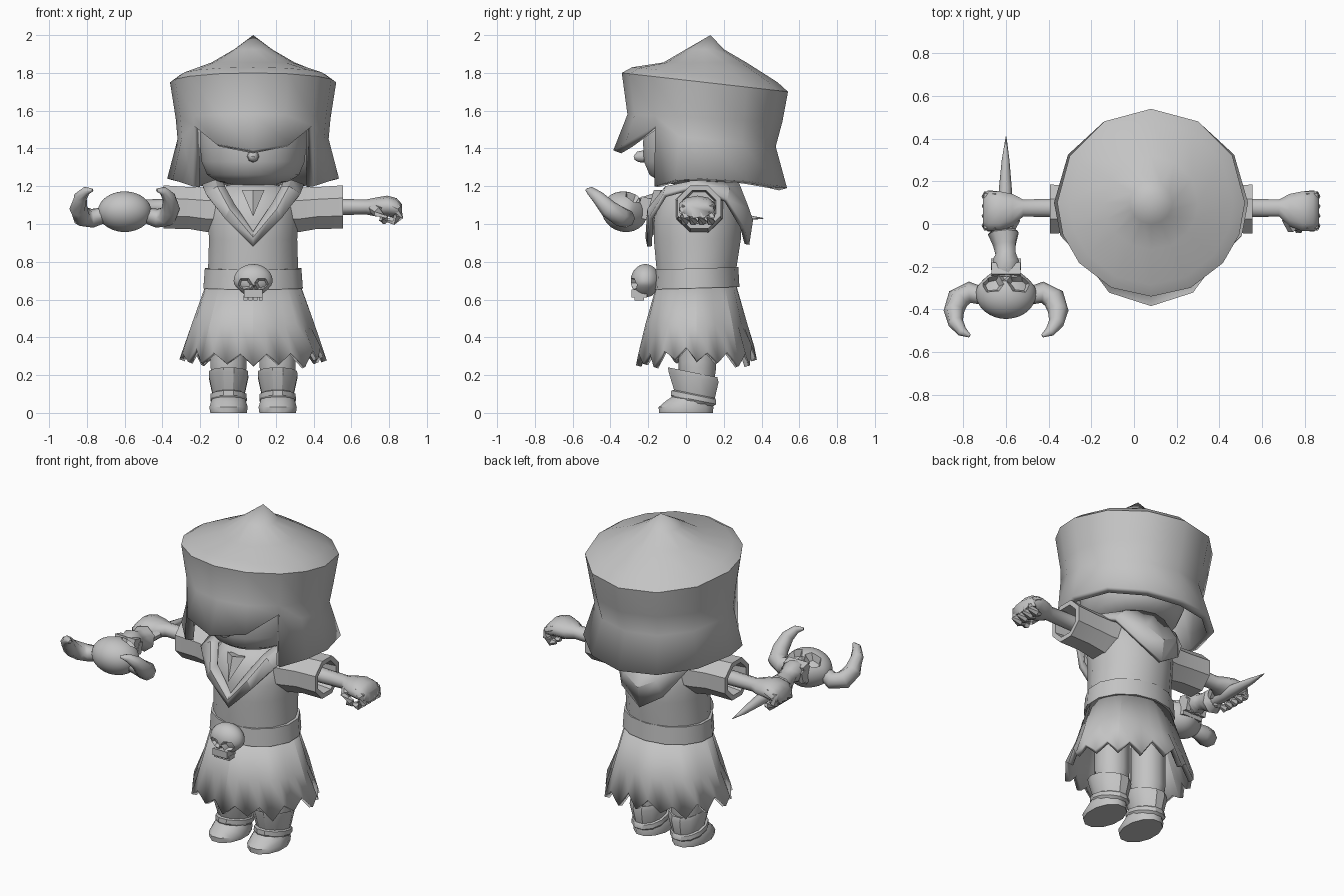
import bpy, bmesh, math, random
from mathutils import Vector, Matrix

if "Cube" in bpy.data.objects:
    bpy.data.objects.remove(bpy.data.objects["Cube"])

random.seed(4)
CX = 0.08  # body's mirror plane
grey = bpy.data.materials.new("plain_grey")
grey.diffuse_color = (0.55, 0.55, 0.55, 1)
grey.use_nodes = True
grey.node_tree.nodes["Principled BSDF"].inputs["Base Color"].default_value = grey.diffuse_color


def finish(name, bm, angle=40):
    bmesh.ops.recalc_face_normals(bm, faces=bm.faces)
    me = bpy.data.meshes.new(name)
    bm.to_mesh(me)
    bm.free()
    me.materials.append(grey)
    ob = bpy.data.objects.new(name, me)
    bpy.context.collection.objects.link(ob)
    bpy.ops.object.select_all(action='DESELECT')
    ob.select_set(True)
    bpy.context.view_layer.objects.active = ob
    bpy.ops.object.shade_smooth_by_angle(angle=math.radians(angle))
    return ob


def thicken(ob, t):
    m = ob.modifiers.new("thickness", 'SOLIDIFY')
    m.thickness, m.offset = t, -1


def loft(name, rings, caps=True, mirror=False, angle=40):
    """Skin closed rings of equal length; mirror flips across the body plane."""
    bm = bmesh.new()
    rows = [[bm.verts.new((2 * CX - p[0] if mirror else p[0], p[1], p[2])) for p in r] for r in rings]
    n = len(rows[0])
    for a, b in zip(rows, rows[1:]):
        for i in range(n):
            bm.faces.new((a[i], a[(i + 1) % n], b[(i + 1) % n], b[i]))
    if caps:
        bm.faces.new(rows[0])
        bm.faces.new(rows[-1])
    return finish(name, bm, angle)


def ring(c, ru, rv, axis='z', n=12, slope=0):
    """Ellipse around an axis; slope tilts a level ring along y."""
    out = []
    for i in range(n):
        t = 2 * math.pi * (i + 0.5) / n
        u, v = ru * math.cos(t), rv * math.sin(t)
        d = (u, v, slope * v) if axis == 'z' else (0, u, v)
        out.append(Vector(c) + Vector(d))
    return out


def tube(name, path, radii, n=8, mirror=False):
    pts = [Vector(p) for p in path]
    rings = []
    for i, p in enumerate(pts):
        d = (pts[min(i + 1, len(pts) - 1)] - pts[max(i - 1, 0)]).normalized()
        u = d.cross(Vector((0, 0, 1)) if abs(d.z) < 0.8 else Vector((0, 1, 0))).normalized()
        w = d.cross(u)
        rings.append([p + radii[i] * (u * math.cos(2 * math.pi * k / n) + w * math.sin(2 * math.pi * k / n))
                      for k in range(n)])
    return loft(name, rings, mirror=mirror, angle=50)


# Helmet: twelve-sided bell, tilted back, with open face and pointed visor
HC = Vector((CX, 0.10, 0))
ANG = [-90, -65, -40, -20, 0, 30, 60, 90, 120, 150, 180, 200, 220, 245]
FRONT = {0, 1, 13}


def hat_point(row, a):
    s = math.sin(math.radians(a))
    front = a < -39 or a > 219
    if row == 0:
        r, z = 0.10, 1.925
    elif row == 1:
        r, z = 0.22, 1.855
    elif row == 2:
        r, z = 0.385, 1.79 - 0.04 * s
    elif row == 3:
        r, z = 0.44, 1.75 - 0.05 * s
    elif row == 4:
        r, z = 0.41, 1.56 - 0.02 * s
    elif row == 5:
        r, z = 0.40 - 0.025 * max(s, 0), 1.45 - 0.04 * s
        if front:
            k = max(0, (abs(s) - 0.643) / 0.357)
            r, z = 0.41 + 0.075 * k, 1.52 - 0.13 * k
    else:
        r, z = 0.455 - 0.02 * s * s - (0.03 if front else 0), 1.24 - 0.05 * s * s
        z -= 0.02 if front else 0
    return HC + Vector((r * math.cos(math.radians(a)), r * s, z))


bm = bmesh.new()
rows = [[bm.verts.new(hat_point(k, a)) for a in ANG] for k in range(6)]
rows.append([None if i in FRONT else bm.verts.new(hat_point(6, a)) for i, a in enumerate(ANG)])
tip = bm.verts.new((CX, 0.13, 2.0))
n = len(ANG)
for i in range(n):
    j = (i + 1) % n
    bm.faces.new((tip, rows[0][i], rows[0][j]))
    for k in range(6):
        if rows[k + 1][i] and rows[k + 1][j]:
            bm.faces.new((rows[k][i], rows[k + 1][i], rows[k + 1][j], rows[k][j]))
thicken(finish("helmet", bm, 35), 0.045)

# Head, nose and neck
loft("head", [ring((CX, 0.08, z), rx, ry, n=24) for z, rx, ry in
              [(1.205, .10, .12), (1.225, .19, .22), (1.26, .245, .275), (1.33, .275, .305),
               (1.43, .285, .31), (1.55, .28, .30), (1.66, .22, .24), (1.72, .10, .1)]], angle=60)
tube("nose", [(CX, -0.20, 1.36), (CX, -0.255, 1.355), (CX, -0.275, 1.35)], [.035, .028, .01])
loft("neck", [ring((CX, 0.06, 1.1), .08, .08), ring((CX, 0.06, 1.25), .07, .07)])

# Torso and belt
loft("torso", [ring((CX, cy, z), rx, ry, n=16) for z, cy, rx, ry in
               [(.64, .055, .24, .21), (.76, .055, .243, .215), (.92, .06, .238, .235), (1.02, .06, .245, .235),
                (1.12, .06, .23, .21), (1.19, .06, .19, .15), (1.215, .06, .10, .09)]])
loft("belt", [ring((CX, .055, z), rx, ry, n=14, slope=.03) for z, rx, ry in
              [(.66, .25, .21), (.66, .27, .228), (.765, .262, .222), (.765, .24, .2)]], angle=30)

# Skirt: stepped pleats and ragged hem
N = 32
waist, middle, hem = [], [], []
for i in range(N):
    t = 2 * math.pi * i / N - math.pi / 2
    step = 1 - 0.022 * (i % 4)
    z = 0.30 + (0.035 if i % 2 else -0.035) + random.uniform(-0.025, 0.025)
    for row, rx, ry, zz, f in ((waist, .25, .21, .68, 1), (middle, .325, .27, .47, step), (hem, .39, .32, z, step)):
        row.append((CX + rx * f * math.cos(t), .055 + ry * f * math.sin(t), zz))
thicken(loft("skirt", [waist, middle, hem], caps=False, angle=15), 0.03)

# Cowl: band pointed at chest and back, lying over the shoulders
half_out = [(0, -.205, .88), (.15, -.20, 1.03), (.25, -.12, 1.16), (.27, .06, 1.21), (.24, .22, 1.13),
            (.14, .31, .98), (0, .335, .89)]
half_mid = [(0, -.215, .93), (.125, -.205, 1.08), (.19, -.11, 1.20), (.20, .06, 1.235), (.19, .23, 1.19),
            (.11, .335, 1.08), (0, .355, 1.02)]
half_in = [(0, -.19, .96), (.10, -.17, 1.11), (.15, -.09, 1.20), (.16, .06, 1.23), (.14, .20, 1.23),
           (.08, .26, 1.22), (0, .28, 1.22)]


def whole(h):
    return [(CX + x, y, z) for x, y, z in h + [(-x, y, z) for x, y, z in h[-2:0:-1]]]


thicken(loft("cowl", [whole(half_out), whole(half_mid), whole(half_in)], caps=False, angle=30), 0.025)

# Shirt collar and pointed neck cloth
loft("collar", [ring((CX, .05, z), r, r + .01, n=10, slope=.25) for z, r in
                [(1.13, .18), (1.215, .13), (1.20, .10), (1.12, .10)]], angle=25)
bm = bmesh.new()
v = [bm.verts.new(p) for p in [(CX - .06, -.13, 1.18), (CX + .06, -.13, 1.18), (CX, -.21, 1.04),
                               (CX, -.17, 1.18), (CX, -.05, 1.15)]]
for f in ((0, 3, 2), (3, 1, 2), (0, 2, 4), (1, 4, 2), (0, 4, 3), (3, 4, 1)):
    bm.faces.new([v[i] for i in f])
finish("neck_cloth", bm, 20)

# Arms and legs, one set per side
for m, side in ((False, "left"), (True, "right")):
    loft(side + "_sleeve", [ring((x, .07, z), r, r, 'x', 8) for x, z, r in
                            [(.22, 1.08, .14), (.32, 1.075, .128), (.42, 1.085, .12), (.555, 1.09, .124),
                             (.555, 1.09, .095), (.45, 1.09, .085)]], mirror=m, angle=30)
    loft(side + "_arm", [ring((x, y, z), ry, rz, 'x', 10) for x, y, z, ry, rz in
                         [(.43, .075, 1.09, .045, .045), (.55, .075, 1.09, .045, .042), (.68, .075, 1.09, .042, .04),
                          (.73, .065, 1.09, .08, .05), (.79, .06, 1.095, .098, .055), (.84, .06, 1.085, .098, .052),
                          (.868, .06, 1.07, .08, .035)]], mirror=m, angle=60)
    for k in range(4):
        y = -.008 + .046 * k
        tube(f"{side}_finger_{k}", [(.80, y, 1.10), (.845, y, 1.08), (.85, y, 1.04), (.82, y, 1.015), (.79, y, 1.02)],
             [.025, .027, .026, .024, .012], 6, m)
    tube(side + "_thumb", [(.72, .03, 1.085), (.745, -.015, 1.065), (.77, -.02, 1.03), (.775, 0, 1.01)],
         [.03, .032, .027, .015], 6, m)
    X = .21
    loft(side + "_leg", [ring((X, .06, z), r, r, n=10) for z, r in [(.08, .075), (.24, .1), (.27, .1), (.5, .1)]],
         mirror=m)
    # boot upper with slanting cuffs
    loft(side + "_boot", [ring((X, y, z), rx, ry, n=12, slope=s) for y, z, rx, ry, s in
                          [(.035, .19, .07, .08, -.2), (.035, .215, .107, .135, -.2), (.04, .19, .108, .137, -.2),
                           (.045, .10, .088, .112, -.2), (.04, .095, .098, .122, -.2), (.04, .07, .1, .124, -.2),
                           (.035, .055, .09, .11, -.2)]], mirror=m, angle=30)
    loft(side + "_foot", [ring((X, y, z), rx, ry, n=12) for y, z, rx, ry in
                          [(0, 0, .1, .148), (0, .03, .105, .15), (.015, .062, .095, .128), (.04, .10, .08, .095)]],
         mirror=m)


# Skulls: domed cranium with pressed sockets, cheeks, jaw and teeth
def skull(name, mat, s):
    def place(b, nm, ang):
        bmesh.ops.transform(b, matrix=mat @ Matrix.Scale(s, 4), verts=b.verts)
        finish(nm, b, ang)
    b = bmesh.new()
    bmesh.ops.create_icosphere(b, subdivisions=4, radius=1)
    for p in b.verts:
        x, z = p.co.x, p.co.z
        p.co.x *= 1 if z > -.2 else 1 + .35 * (z + .2)
        p.co.z *= .85
        p.co.y *= .75
        if p.co.y < 0:
            if math.hypot((abs(p.co.x) - .42) / .3, (p.co.z + .15) / .25) < 1:
                p.co.y += .28
            elif abs(p.co.x) < .12 * (-.2 - p.co.z) / .25 and p.co.z > -.55:
                p.co.y += .2
    place(b, name + "_cranium", 35)
    b = bmesh.new()
    for cx, cz, w, h, d in [(0, -.66, .95, .4, .8)] + [(-.39 + .26 * k, -.9, .2, .26, .5) for k in range(4)]:
        bmesh.ops.create_cube(b, size=1, matrix=Matrix.Translation((cx, -.32, cz)) @ Matrix.Diagonal((w, d, h, 1)))
    place(b, name + "_jaw", 20)


skull("belt_skull", Matrix.Translation((CX, -.215, .70)), .103)
skull("staff_skull", Matrix.Translation((-.6, -.325, 1.065)) @ Matrix.Rotation(math.radians(75), 4, 'X')
      @ Matrix.Rotation(math.pi, 4, 'Z'), .142)

# Staff: spike through the hand, knobbly neck and curled horns
tube("staff_spike", [(-.605, -.05, 1.06), (-.605, .08, 1.05), (-.603, .17, 1.045), (-.602, .30, 1.035),
                     (-.60, .41, 1.03)], [.04, .035, .03, .018, .002])
tube("staff_neck", [(-.61, -.02, 1.06), (-.61, -.045, 1.06), (-.605, -.10, 1.08), (-.60, -.14, 1.09),
                    (-.60, -.17, 1.10), (-.60, -.24, 1.09)], [.05, .075, .055, .05, .065, .05], 7)
for sgn, side in ((-1, "outer"), (1, "inner")):
    tube(side + "_horn", [(-.6 + sgn * x, y, z) for x, y, z in
                          [(.10, -.34, 1.05), (.17, -.32, 1.03), (.225, -.35, 1.04), (.245, -.41, 1.08),
                           (.235, -.465, 1.14), (.205, -.505, 1.175), (.17, -.525, 1.18)]],
         [.04, .05, .054, .048, .036, .024, .008])
